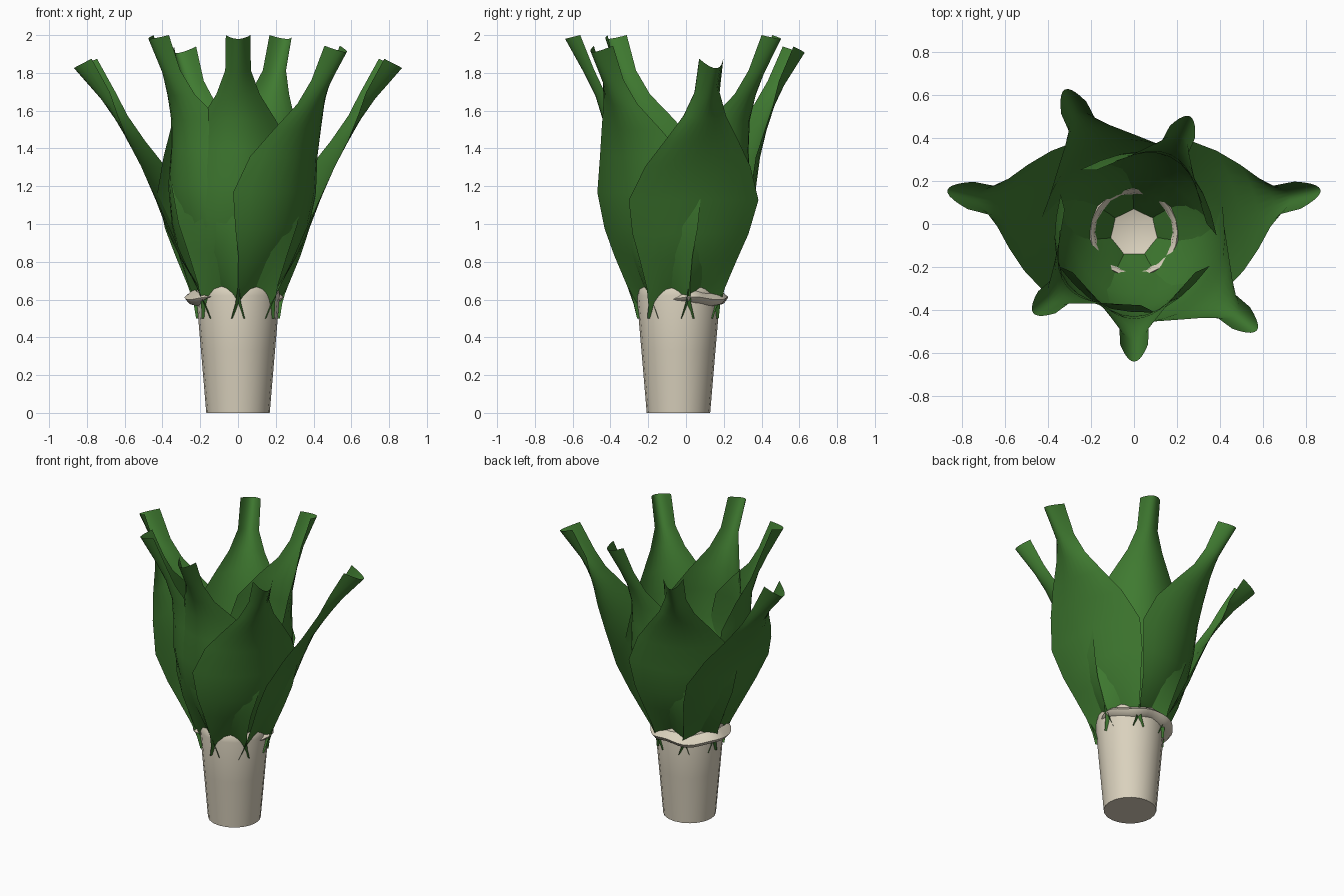
import bpy, math
from math import sin, cos, radians, pi

if "Cube" in bpy.data.objects:
    bpy.data.objects.remove(bpy.data.objects["Cube"])

CY = -0.04  # plant axis sits slightly forward


def material(name, col):
    m = bpy.data.materials.new(name)
    m.diffuse_color = (*col, 1)
    m.use_nodes = True
    m.node_tree.nodes["Principled BSDF"].inputs["Base Color"].default_value = m.diffuse_color
    return m


GREEN = material("leaf green", (0.05, 0.195, 0.03))
CREAM = material("stalk cream", (0.70, 0.64, 0.51))


def grid_object(name, rows, mat, wrap=False, angle=60):
    """Skin a list of equally long point rows into one smooth mesh."""
    n = len(rows[0])
    verts = [p for r in rows for p in r]
    faces = []
    for i in range(len(rows) - 1):
        for j in range(n if wrap else n - 1):
            k = (j + 1) % n
            faces.append((i * n + j, i * n + k, (i + 1) * n + k, (i + 1) * n + j))
    if wrap:
        faces.append(tuple(reversed(range(n))))
        faces.append(tuple(range((len(rows) - 1) * n, len(rows) * n)))
    me = bpy.data.meshes.new(name)
    me.from_pydata(verts, [], faces)
    me.materials.append(mat)
    ob = bpy.data.objects.new(name, me)
    bpy.context.collection.objects.link(ob)
    bpy.ops.object.select_all(action='DESELECT')
    ob.select_set(True)
    bpy.context.view_layer.objects.active = ob
    bpy.ops.object.shade_smooth_by_angle(angle=radians(angle))
    return ob


# Stalk: tapered, with a rounded lip and a sunken top
profile = [(.168, 0), (.196, .33), (.221, .62), (.215, .655),
           (.203, .675), (.185, .655), (.165, .55), (.12, .515)]
SIDES = 20
grid_object("stalk", [[(r * cos(2 * pi * k / SIDES), CY + r * sin(2 * pi * k / SIDES), z)
                       for k in range(SIDES)] for r, z in profile], CREAM, True, 50)

# Collar: peeled skin lip around the back and left, tapering at both ends
collar = []
for i in range(33):
    t = i / 32
    a = radians(-15 + 247 * t)
    f = min(1, sin(pi * t) * 2.2) + .02
    R = .226 - .014 * cos(a) + .006 * sin(7 * a)
    z0 = .607 + .008 * sin(5 * a)
    sec = [(-.015, .04), (.012, .026), (.04, 0), (.02, -.026), (-.02, -.035)]
    collar.append([((R + f * du) * cos(a), CY + (R + f * du) * sin(a), z0 + f * dz)
                   for du, dz in sec])
grid_object("collar", collar, CREAM, True, 50)

# Leaves: flat at the foot, cupped in the middle, channelled at the tip.
# Height, half width, then midrib and edge distance for upright / leaning leaves
Z = [.50, .58, .68, .85, 1.0, 1.2, 1.4, 1.55, 1.68, 1.8, 1.98]
W = [.194, .195, .212, .265, .315, .352, .285, .20, .115, .068, .065]
C0 = [.09, .135, .195, .285, .35, .388, .39, .40, .44, .50, .60]
E0 = [.108, .135, .165, .195, .19, .155, .185, .28, .385, .445, .52]
C1 = [.09, .135, .195, .295, .36, .42, .50, .585, .665, .745, .89]
E1 = [.108, .138, .175, .235, .285, .36, .46, .55, .625, .68, .78]
LEAN = [1, 0, .48, 1, 0, 0, .45]  # counter-clockwise from the right
SEG = 10
for i, lean in enumerate(LEAN):
    a = radians(12.9 + i * 360 / 7)
    rows = []
    for k, z in enumerate(Z):
        c = C0[k] + (C1[k] - C0[k]) * lean
        e = E0[k] + (E1[k] - E0[k]) * lean
        zz = .5 + (z - .5) * (1 - .105 * lean)
        lift = (.02 + .03 * lean) * max(0, (k - 7) / 3)
        row = []
        for j in range(SEG + 1):
            s = 2 * j / SEG - 1
            u = e + (c - e) * (1 - s * s)
            v = W[k] * s
            row.append((u * cos(a) - v * sin(a), CY + u * sin(a) + v * cos(a),
                        zz + lift * s * s))
        rows.append(row)
    grid_object(f"leaf_{i + 1}", rows, GREEN)
